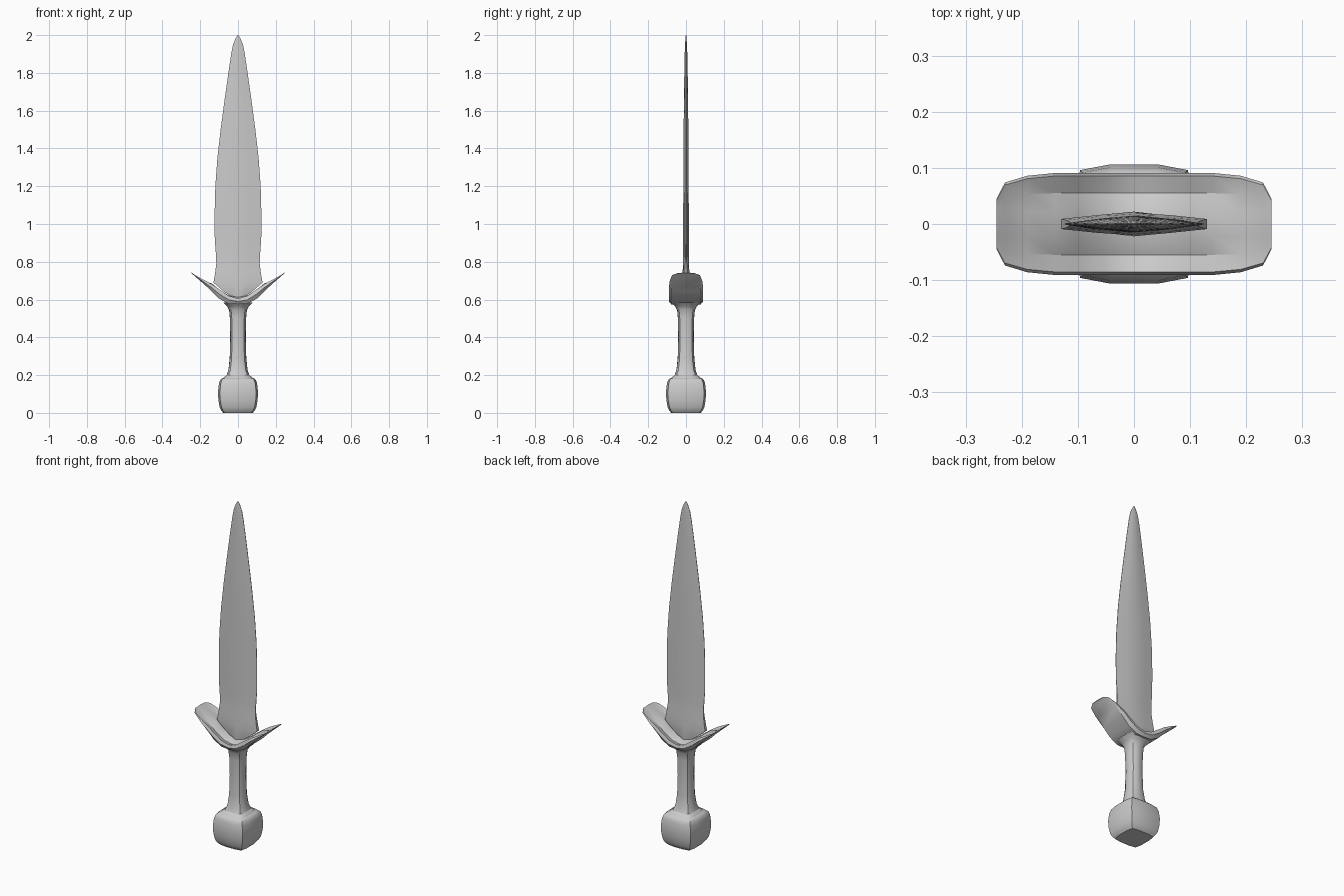
import bpy, bmesh, math

if "Cube" in bpy.data.objects:
    bpy.data.objects.remove(bpy.data.objects["Cube"])


def loft(name, rings, angle=30):
    """Skin a list of equal-length point rings and cap both ends."""
    bm = bmesh.new()
    loops = [[bm.verts.new(p) for p in ring] for ring in rings]
    for a, b in zip(loops, loops[1:]):
        n = len(a)
        for i in range(n):
            j = (i + 1) % n
            bm.faces.new((a[i], a[j], b[j], b[i]))
    bm.faces.new(loops[0])
    bm.faces.new(loops[-1])
    bmesh.ops.recalc_face_normals(bm, faces=bm.faces)
    me = bpy.data.meshes.new(name)
    bm.to_mesh(me)
    bm.free()
    ob = bpy.data.objects.new(name, me)
    bpy.context.collection.objects.link(ob)
    bpy.ops.object.select_all(action='DESELECT')
    bpy.context.view_layer.objects.active = ob
    ob.select_set(True)
    bpy.ops.object.shade_smooth_by_angle(angle=math.radians(angle))
    return ob


def squircle(z, r, p, n=16):
    """Ring between a circle (p=2) and a square (large p)."""
    ring = []
    for i in range(n):
        a = 2 * math.pi * i / n
        c, s = math.cos(a), math.sin(a)
        k = r / (abs(c) ** p + abs(s) ** p) ** (1 / p)
        ring.append((c * k, s * k, z))
    return ring


# Pommel: bulging rounded block
pommel = [(0.0, .078), (.012, .088), (.03, .097), (.07, .104), (.11, .106),
          (.155, .101), (.175, .094), (.183, .085), (.19, .06)]
loft("pommel", [squircle(z, r, 7) for z, r in pommel])

# Grip: slim column flaring into pommel and guard
grip = [(.18, .08, 5), (.19, .073, 5), (.20, .06, 4), (.225, .051, 3), (.29, .044, 2.6),
        (.40, .041, 2.6), (.50, .043, 2.6), (.545, .047, 2.8), (.565, .058, 3), (.585, .078, 4)]
loft("grip", [squircle(*g) for g in grip])

# Guard: upswept dish with raised rim; x, bottom, rim, valley heights, half width
half = [(0, .575, .605, .598, .091), (.05, .578, .620, .608, .091),
        (.10, .605, .655, .640, .091), (.14, .645, .682, .672, .091),
        (.19, .690, .709, .699, .086), (.23, .725, .731, .729, .074),
        (.245, .738, .741, .7405, .045)]


def guard_ring(x, zb, zr, zv, w):
    v = min(.055, w * .62)
    lift = .014 if abs(x) < .15 else .002
    side = [(w * .86, zb), (w, zb * .5 + zr * .5), (w * .94, zr), (v, zv), (.022, zv + lift)]
    return [(x, y, z) for y, z in side] + [(x, -y, z) for y, z in reversed(side)]


stations = [(-h[0], *h[1:]) for h in reversed(half[1:])] + half
loft("guard", [guard_ring(*s) for s in stations])

# Blade: leaf outline with lens section; height, half width, half thickness, edge
blade = [(.605, .02, .022, .010), (.645, .078, .022, .010), (.69, .130, .020, .009),
         (.74, .121, .018, .007), (.79, .115, .016, .004), (.83, .116, .015, .002),
         (.92, .123, .015, .001), (1.05, .124, .0148, .001), (1.20, .120, .0142, .001),
         (1.35, .109, .0135, .001), (1.50, .092, .0125, .001), (1.65, .072, .011, .001),
         (1.80, .051, .009, .001), (1.90, .036, .007, .001), (1.95, .026, .005, .001),
         (1.98, .014, .003, .001), (2.0, .002, .001, .0005)]


def blade_ring(z, w, t, e):
    side = [(w, e), (w * .5, e + (t - e) * .62), (0, t), (-w * .5, e + (t - e) * .62), (-w, e)]
    return [(x, y, z) for x, y in side] + [(x, -y, z) for x, y in reversed(side)]


loft("blade", [blade_ring(*b) for b in blade])
